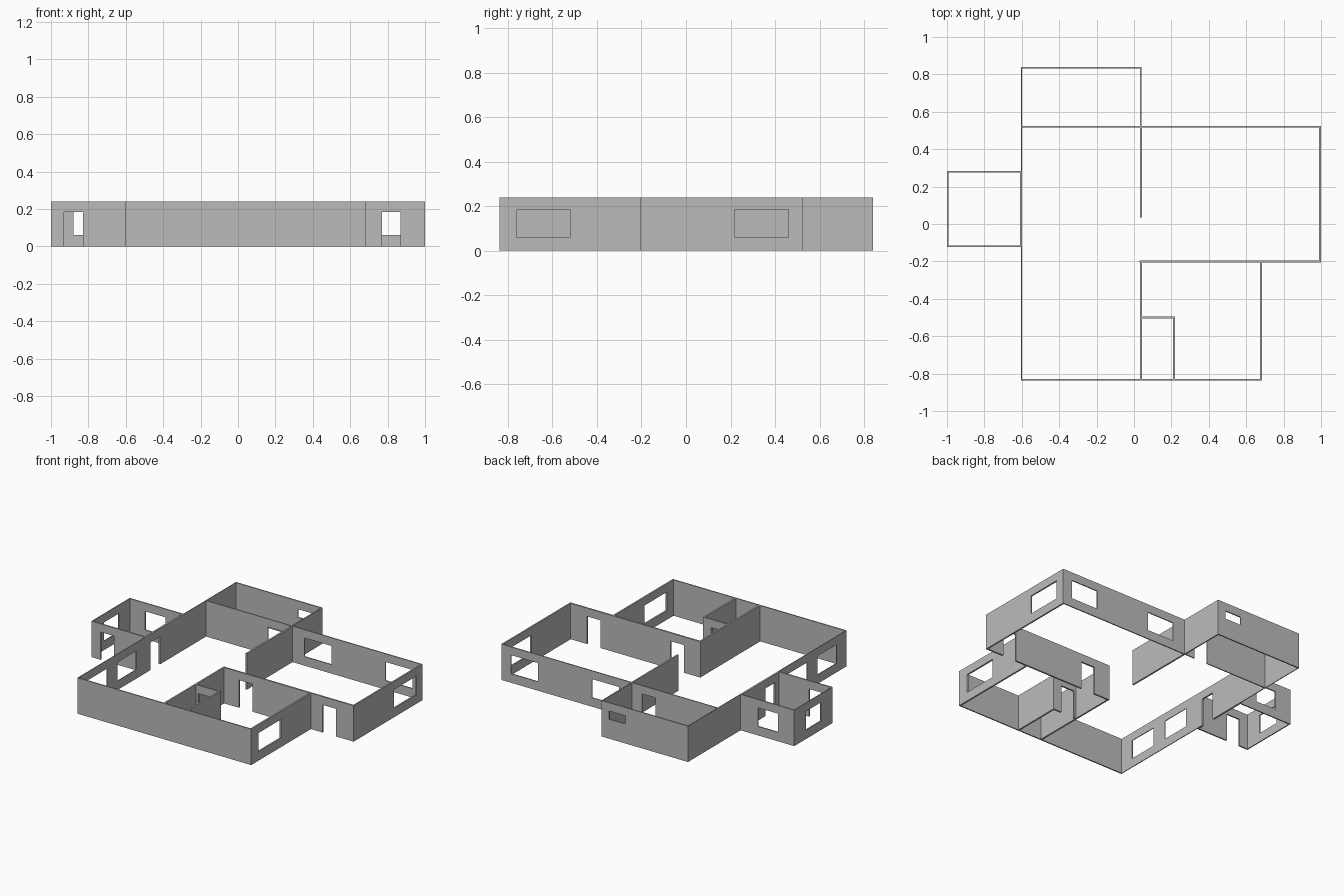
import bpy, bmesh

cube = bpy.data.objects.get("Cube")
if cube:
    bpy.data.objects.remove(cube, do_unlink=True)

HEIGHT = 0.24
SILL, HEAD = 0.06, 0.185

# Plaster colour shared by every wall
plaster = bpy.data.materials.new("grey_plaster")
plaster.use_nodes = True
grey = (0.5, 0.5, 0.5, 1)
plaster.diffuse_color = grey
plaster.node_tree.nodes["Principled BSDF"].inputs["Base Color"].default_value = grey


def window(a, b, low=SILL):
    return (a, b, low, HEAD)


def door(a, b):
    return (a, b, 0, HEAD)


def wall(name, axis, low, high, start, end, openings=()):
    """Wall running along axis, between low and high across it, with openings left out."""
    runs = sorted({start, end, *(v for o in openings for v in o[:2])})
    levels = sorted({0, HEIGHT, *(v for o in openings for v in o[2:])})
    mid = (low + high) / 2
    bm = bmesh.new()
    for a, b in zip(runs, runs[1:]):
        for c, d in zip(levels, levels[1:]):
            if any(o[0] <= a and b <= o[1] and o[2] <= c and d <= o[3] for o in openings):
                continue
            corners = [(a, c), (b, c), (b, d), (a, d)]
            bm.faces.new([bm.verts.new((s, mid, z) if axis == "x" else (mid, s, z))
                          for s, z in corners])
    bmesh.ops.remove_doubles(bm, verts=bm.verts, dist=0.0001)
    bmesh.ops.dissolve_limit(bm, angle_limit=0.01, verts=bm.verts, edges=bm.edges)
    mesh = bpy.data.meshes.new(name)
    bm.to_mesh(mesh)
    bm.free()
    mesh.materials.append(plaster)
    obj = bpy.data.objects.new(name, mesh)
    bpy.context.collection.objects.link(obj)
    thick = obj.modifiers.new("thickness", "SOLIDIFY")
    thick.thickness = high - low
    thick.offset = 0
    return obj


# Outer walls of the main block
wall("front_wall", "x", -0.837, -0.829, -0.603, 0.684)
wall("right_long_wall", "y", -0.603, -0.598, -0.837, 0.84,
     [window(-0.73, -0.53), window(-0.42, -0.22), door(-0.07, 0.03)])
wall("back_wall", "x", 0.517, 0.524, -0.603, 1.0,
     [door(-0.14, -0.04), window(0.13, 0.33), window(0.73, 0.93)])
wall("left_wall", "y", 0.99, 1.0, -0.205, 0.524, [window(0.22, 0.46)])
wall("left_front_wall", "y", 0.673, 0.684, -0.837, -0.2, [window(-0.76, -0.52)])

# Inner partitions
wall("entrance_wall", "x", -0.206, -0.195, 0.03, 1.0, [door(0.15, 0.25), door(0.77, 0.87)])
wall("front_partition", "y", 0.031, 0.042, -0.837, -0.195)
wall("back_partition", "y", 0.031, 0.042, 0.035, 0.52)
wall("closet_front", "x", -0.506, -0.495, 0.031, 0.22, [door(0.06, 0.16)])
wall("closet_side", "y", 0.209, 0.22, -0.837, -0.495)

# Back room
wall("back_room_end", "x", 0.832, 0.84, -0.603, 0.039, [window(-0.14, -0.02, 0.13)])
wall("back_room_side", "y", 0.031, 0.039, 0.52, 0.84)

# Side porch room
wall("porch_front", "x", -0.123, -0.114, -1.0, -0.6, [door(-0.93, -0.83)])
wall("porch_back", "x", 0.276, 0.284, -1.0, -0.6, [window(-0.88, -0.73)])
wall("porch_side", "y", -1.0, -0.993, -0.123, 0.284, [window(0.0, 0.16)])
wall("porch_inner", "y", -0.61, -0.603, -0.123, 0.284, [door(-0.07, 0.03)])
